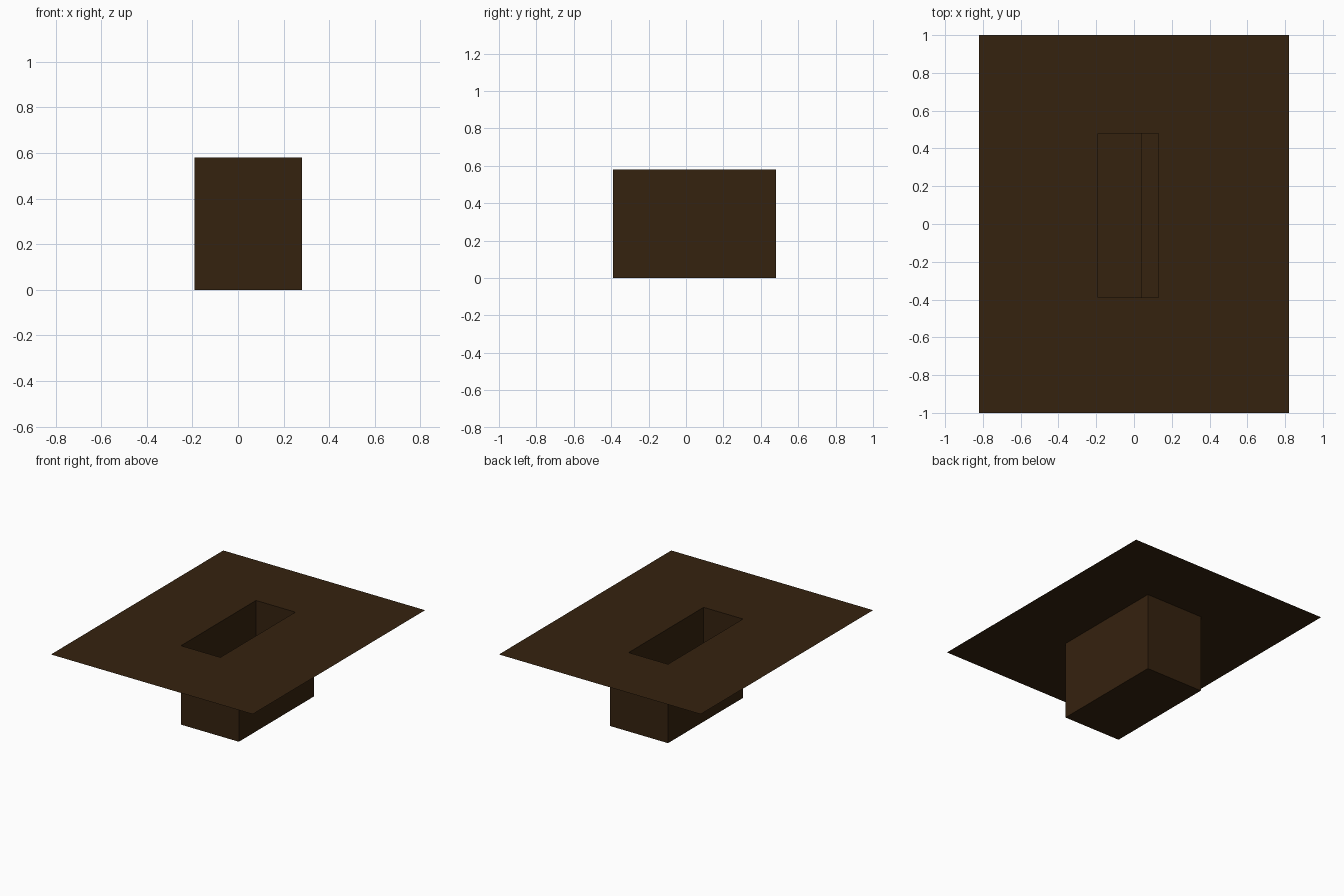
import bpy, bmesh

if "Cube" in bpy.data.objects:
    bpy.data.objects.remove(bpy.data.objects["Cube"])

soil = bpy.data.materials.new("dark soil brown")
soil.diffuse_color = (0.036, 0.016, 0.0046, 1)
soil.use_nodes = True
soil.node_tree.nodes["Principled BSDF"].inputs["Base Color"].default_value = soil.diffuse_color

X0, X1, Y0, Y1, TOP = -0.19, 0.28, -0.39, 0.48, 0.58
HOLE_X, STEP_X, STEP_Z = 0.13, 0.04, 0.29


def make(name, quads):
    bm = bmesh.new()
    for q in quads:
        bm.faces.new([bm.verts.new(p) for p in q])
    bmesh.ops.remove_doubles(bm, verts=bm.verts, dist=1e-5)
    me = bpy.data.meshes.new(name)
    bm.to_mesh(me)
    bm.free()
    me.materials.append(soil)
    ob = bpy.data.objects.new(name, me)
    bpy.context.collection.objects.link(ob)
    return ob


def flat(xa, xb, ya, yb, z):
    return [(xa, ya, z), (xb, ya, z), (xb, yb, z), (xa, yb, z)]


def wall_x(x, za, zb):
    return [(x, Y1, za), (x, Y0, za), (x, Y0, zb), (x, Y1, zb)]


def wall_y(y, xa, xb, za, zb):
    return [(xa, y, za), (xb, y, za), (xb, y, zb), (xa, y, zb)]


# Thin ground sheet: grid of rectangles with the pit opening left out
xs, ys = [-0.82, X0, HOLE_X, 0.82], [-1, Y0, Y1, 1]
make("ground_sheet", [flat(xs[i], xs[i + 1], ys[j], ys[j + 1], TOP)
                      for i in range(3) for j in range(3) if (i, j) != (1, 1)])

# Open box hanging below the sheet
make("pit_box", [flat(X0, X1, Y0, Y1, 0), wall_x(X0, 0, TOP), wall_x(X1, 0, TOP),
                 wall_y(Y0, X0, X1, 0, TOP), wall_y(Y1, X0, X1, 0, TOP)])

# Stepped inner side of the pit
make("pit_ledge", [wall_x(HOLE_X, STEP_Z, TOP),
                   flat(STEP_X, HOLE_X, Y0, Y1, STEP_Z),
                   wall_x(STEP_X, 0, STEP_Z)])
